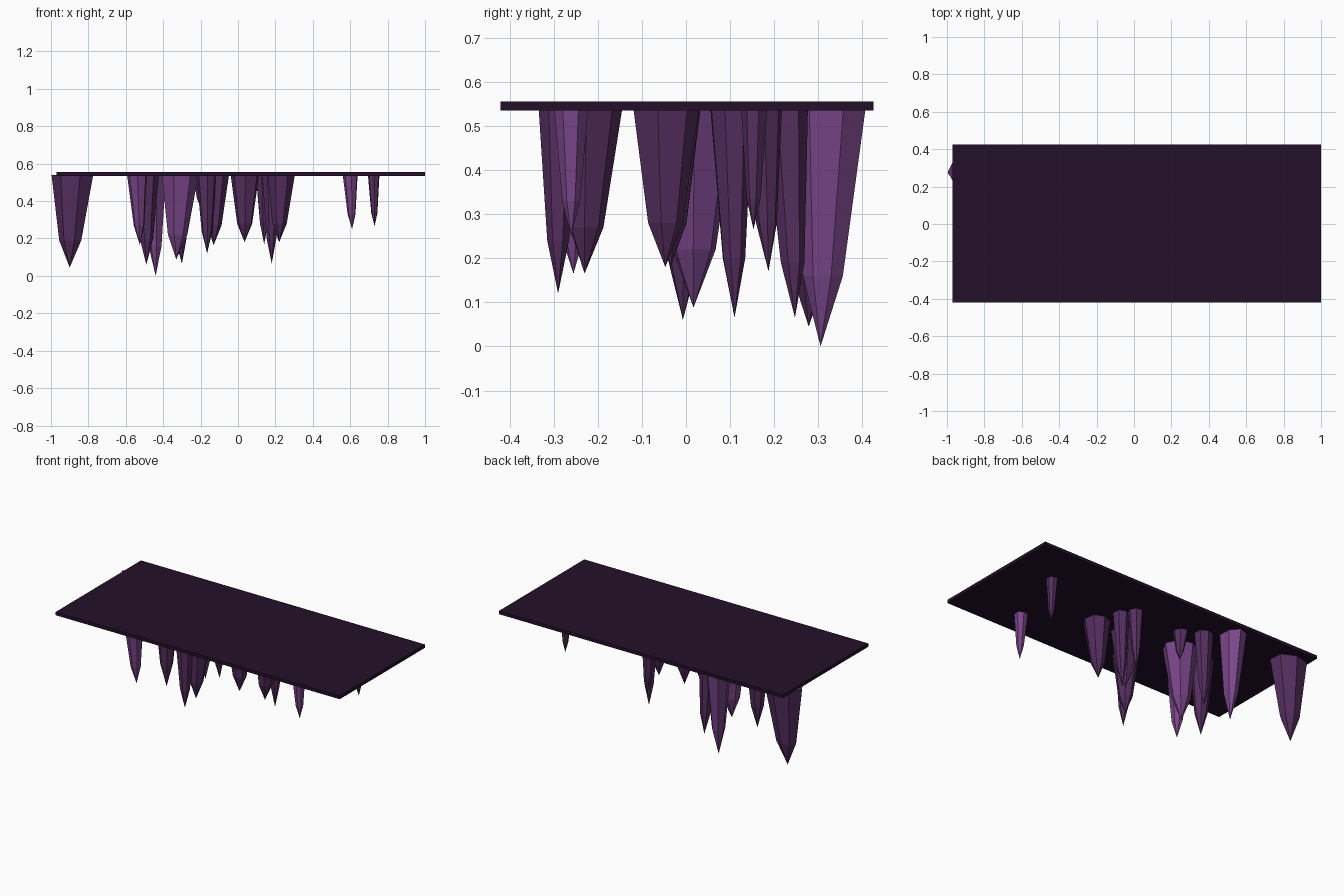
import bpy, bmesh, math, random

if "Cube" in bpy.data.objects:
    bpy.data.objects.remove(bpy.data.objects["Cube"])

random.seed(4)


def material(name, rgb):
    m = bpy.data.materials.new(name)
    m.diffuse_color = (*rgb, 1)
    m.use_nodes = True
    m.node_tree.nodes["Principled BSDF"].inputs["Base Color"].default_value = m.diffuse_color
    return m


dark_rock = material("dark_rock", (0.017, 0.005, 0.023))
purple_rock = material("purple_rock", (0.092, 0.028, 0.115))
light_rock = material("light_purple_rock", (0.19, 0.06, 0.25))


def finish(bm, name, mat):
    bmesh.ops.recalc_face_normals(bm, faces=bm.faces)
    mesh = bpy.data.meshes.new(name)
    bm.to_mesh(mesh)
    bm.free()
    mesh.materials.append(mat)
    obj = bpy.data.objects.new(name, mesh)
    bpy.context.collection.objects.link(obj)


# Ceiling slab
bm = bmesh.new()
bmesh.ops.create_cube(bm, size=1)
for v in bm.verts:
    v.co = (0.015 + v.co.x * 1.97, 0.002 + v.co.y * 0.846, 0.545 + v.co.z * 0.02)
finish(bm, "ceiling_slab", dark_rock)


def stalactite(name, base, radii, tip, shoulder, mat, sides=7, top=0.54):
    """Flat-faceted spike: wide root ring, narrower shoulder ring, point."""
    bm = bmesh.new()
    jitter = [random.uniform(0.93, 1.05) for _ in range(sides)]
    turn = random.uniform(0, math.tau)
    rings = []
    # the shoulder lies most of the way along the lean from root to tip
    t = (top - shoulder) / (top - tip[2])
    for z, lean, size in ((top, 0, 1), (shoulder, t, 0.53)):
        cx = base[0] + (tip[0] - base[0]) * lean
        cy = base[1] + (tip[1] - base[1]) * lean
        ring = []
        for i in range(sides):
            a = turn + math.tau * i / sides
            ring.append(bm.verts.new((cx + radii[0] * size * jitter[i] * math.cos(a),
                                      cy + radii[1] * size * jitter[i] * math.sin(a), z)))
        rings.append(ring)
    point = bm.verts.new(tip)
    root, mid = rings
    bm.faces.new(root)
    for i in range(sides):
        j = (i + 1) % sides
        bm.faces.new((root[i], root[j], mid[j], mid[i]))
        bm.faces.new((mid[i], mid[j], point))
    finish(bm, name, mat)


# Hanging spikes: root centre, root radii, tip, shoulder height, colour
P, L = purple_rock, light_rock
spikes = [
    ((-0.88, 0.285), (0.12, 0.10), (-0.90, 0.278, 0.045), 0.19, P),
    ((-0.45, 0.32), (0.07, 0.09), (-0.44, 0.305, 0.0), 0.16, L),
    ((-0.495, 0.0), (0.07, 0.07), (-0.49, -0.007, 0.06), 0.20, P),
    ((-0.315, 0.225), (0.055, 0.055), (-0.30, 0.247, 0.065), 0.19, P),
    ((-0.315, 0.025), (0.10, 0.095), (-0.33, 0.017, 0.088), 0.22, L),
    ((-0.54, -0.26), (0.055, 0.065), (-0.525, -0.255, 0.165), 0.27, L),
    ((-0.17, -0.285), (0.055, 0.05), (-0.165, -0.29, 0.12), 0.24, P),
    ((-0.125, -0.22), (0.08, 0.075), (-0.13, -0.23, 0.165), 0.27, P),
    ((0.035, -0.035), (0.08, 0.075), (0.035, -0.035, 0.18), 0.28, P),
    ((0.235, -0.045), (0.075, 0.08), (0.22, -0.047, 0.18), 0.28, P),
    ((0.18, 0.10), (0.05, 0.05), (0.18, 0.11, 0.065), 0.20, P),
    ((0.135, 0.175), (0.045, 0.045), (0.14, 0.187, 0.17), 0.28, P),
    ((-0.20, 0.165), (0.045, 0.045), (-0.20, 0.155, 0.36), 0.42, P),
    ((0.60, -0.26), (0.042, 0.042), (0.61, -0.26, 0.25), 0.33, L),
    ((0.725, 0.155), (0.032, 0.032), (0.73, 0.153, 0.265), 0.335, P),
]
for n, (base, radii, tip, shoulder, mat) in enumerate(spikes, 1):
    stalactite(f"stalactite_{n:02d}", base, radii, tip, shoulder, mat)
